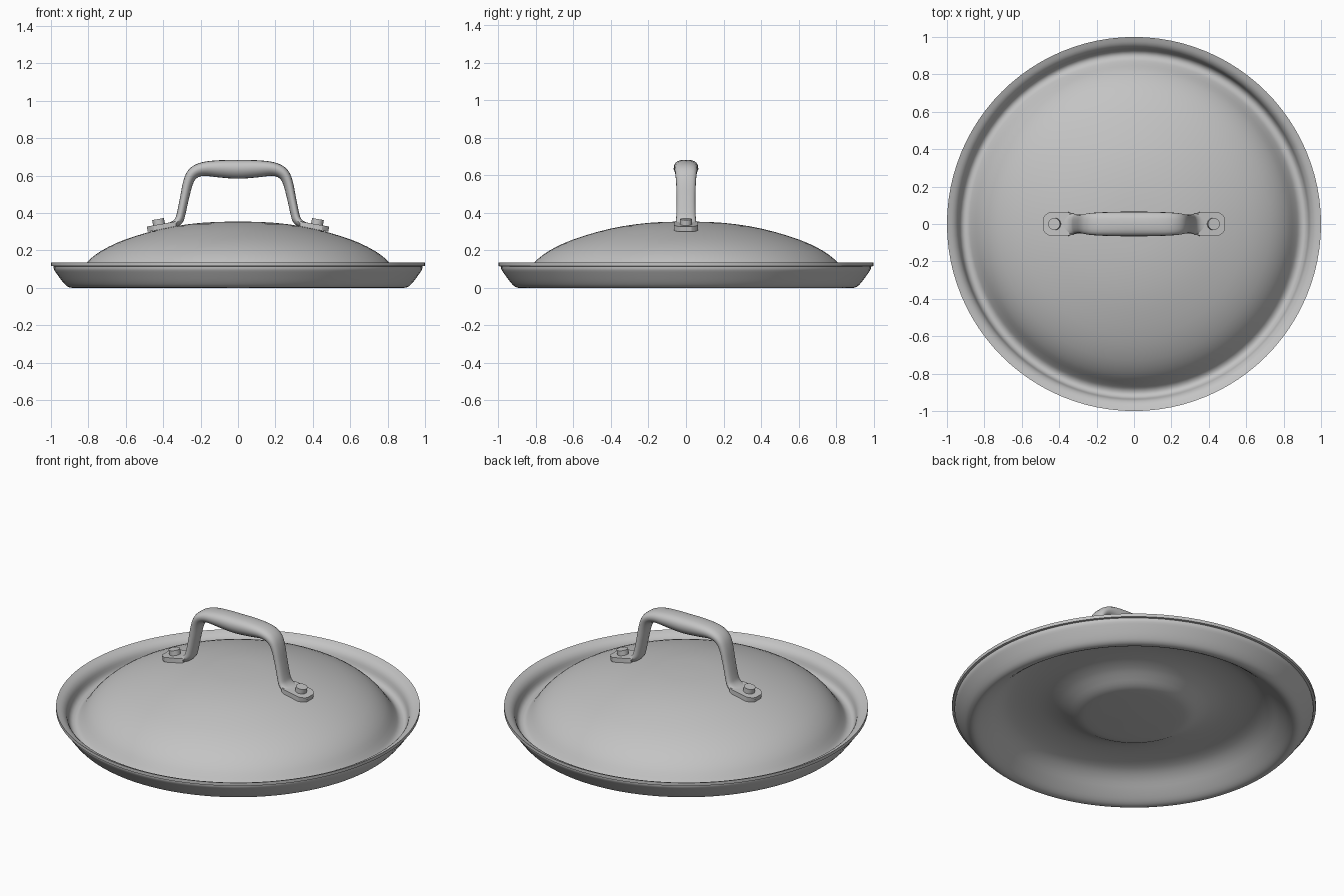
import bpy, bmesh, math
from mathutils import Vector, Matrix

cube = bpy.data.objects.get("Cube")
if cube:
    bpy.data.objects.remove(cube)

steel = bpy.data.materials.new("brushed_steel")
steel.use_nodes = True
colour = (0.55, 0.55, 0.55, 1)
steel.diffuse_color = colour
steel.node_tree.nodes["Principled BSDF"].inputs["Base Color"].default_value = colour


def finish(bm, name, angle=35):
    bmesh.ops.recalc_face_normals(bm, faces=bm.faces)
    mesh = bpy.data.meshes.new(name)
    bm.to_mesh(mesh)
    bm.free()
    mesh.materials.append(steel)
    ob = bpy.data.objects.new(name, mesh)
    bpy.context.collection.objects.link(ob)
    bpy.ops.object.select_all(action='DESELECT')
    ob.select_set(True)
    bpy.context.view_layer.objects.active = ob
    bpy.ops.object.shade_smooth_by_angle(angle=math.radians(angle))
    return ob


def smooth_path(points, steps):
    """Catmull-Rom interpolation through tuples of any length."""
    pts = [Vector(p) for p in points]
    pts = [2 * pts[0] - pts[1]] + pts + [2 * pts[-1] - pts[-2]]
    out = []
    for a, b, c, d in zip(pts, pts[1:], pts[2:], pts[3:]):
        for k in range(steps):
            t = k / steps
            out.append(b + 0.5 * t * (c - a + t * (2 * a - 5 * b + 4 * c - d
                                                   + t * (3 * (b - c) + d - a))))
    return out + [pts[-2]]


# Lid: one spun shell of radius and height pairs, with a bulge under the middle
upper = smooth_path([(0, .355), (.2, .347), (.4, .317), (.6, .259), (.73, .198),
                     (.81, .135), (.86, .07), (.885, .043), (.91, .038),
                     (.93, .055), (.943, .095), (.965, .12), (1, .135)], 3)
rim = [Vector(p) for p in [(1, .116), (.986, .115), (.986, .104)]]
lower = smooth_path([(.982, .094), (.962, .065), (.935, .029), (.912, .007), (.885, 0),
                     (.852, .013), (.805, .05), (.75, .098), (.69, .13), (.6, .146),
                     (.5, .144), (.42, .125), (.365, .1), (.31, .073), (.24, .063),
                     (0, .057)], 3)
bm = bmesh.new()
verts = [bm.verts.new((r, 0, z)) for r, z in upper + rim + lower]
edges = [bm.edges.new(pair) for pair in zip(verts, verts[1:])]
bmesh.ops.spin(bm, geom=verts + edges, cent=(0, 0, 0), axis=(0, 0, 1),
               angle=math.tau, steps=96, use_duplicate=False)
bmesh.ops.remove_doubles(bm, verts=bm.verts, dist=0.0005)
finish(bm, "lid")

# Handle: path x, z, half thickness and half width, mirrored about the middle
half = [(0, .633, .05, .066), (.1, .636, .046, .065), (.185, .635, .037, .062),
        (.238, .613, .032, .058), (.266, .565, .027, .053), (.286, .48, .024, .05),
        (.303, .4, .023, .051), (.316, .361, .023, .054), (.345, .338, .019, .058),
        (.385, .33, .014, .06)]
full = [(-x, z, t, w) for x, z, t, w in reversed(half[1:])] + half
path = smooth_path(full, 4)
bm = bmesh.new()
rings = []
sides = 20
for i, p in enumerate(path):
    q, s = path[max(i - 1, 0)], path[min(i + 1, len(path) - 1)]
    along = Vector((s[0] - q[0], 0, s[1] - q[1])).normalized()
    normal = Vector((-along.z, 0, along.x))
    ring = []
    for k in range(sides):
        a = math.tau * k / sides
        c, n = (math.copysign(abs(f(a)) ** .75, f(a)) for f in (math.cos, math.sin))
        c *= 1 - .25 * max(0, -n)  # narrower underneath
        ring.append(bm.verts.new(Vector((p[0], c * p[3], p[1])) + normal * n * p[2]))
    rings.append(ring)
for r, s in zip(rings, rings[1:]):
    for k in range(sides):
        m = (k + 1) % sides
        bm.faces.new((r[k], r[m], s[m], s[k]))
bm.faces.new(rings[0])
bm.faces.new(rings[-1])
finish(bm, "handle", 50)

# Mounting tabs and rivets, tilted to follow the dome
outline = [(-.09, .055), (-.07, .063), (.03, .063), (.054, .048), (.066, .03)]
outline += [(x, -y) for x, y in reversed(outline)]
for side, label in ((1, "left"), (-1, "right")):
    place = Matrix.Translation((side * .42, 0, .325)) @ Matrix.Rotation(
        side * math.radians(10), 4, 'Y')
    bm = bmesh.new()
    face = bm.faces.new([bm.verts.new((side * x, y, -.014)) for x, y in outline])
    up = bmesh.ops.extrude_face_region(bm, geom=[face])["geom"]
    bmesh.ops.translate(bm, vec=(0, 0, .028),
                        verts=[v for v in up if isinstance(v, bmesh.types.BMVert)])
    bmesh.ops.transform(bm, matrix=place, verts=bm.verts)
    finish(bm, label + "_handle_tab", 30)

    bm = bmesh.new()
    bmesh.ops.create_cone(bm, cap_ends=True, segments=24, radius1=.032, radius2=.032,
                          depth=.06, matrix=place @ Matrix.Translation((0, 0, .013)))
    finish(bm, label + "_rivet")
